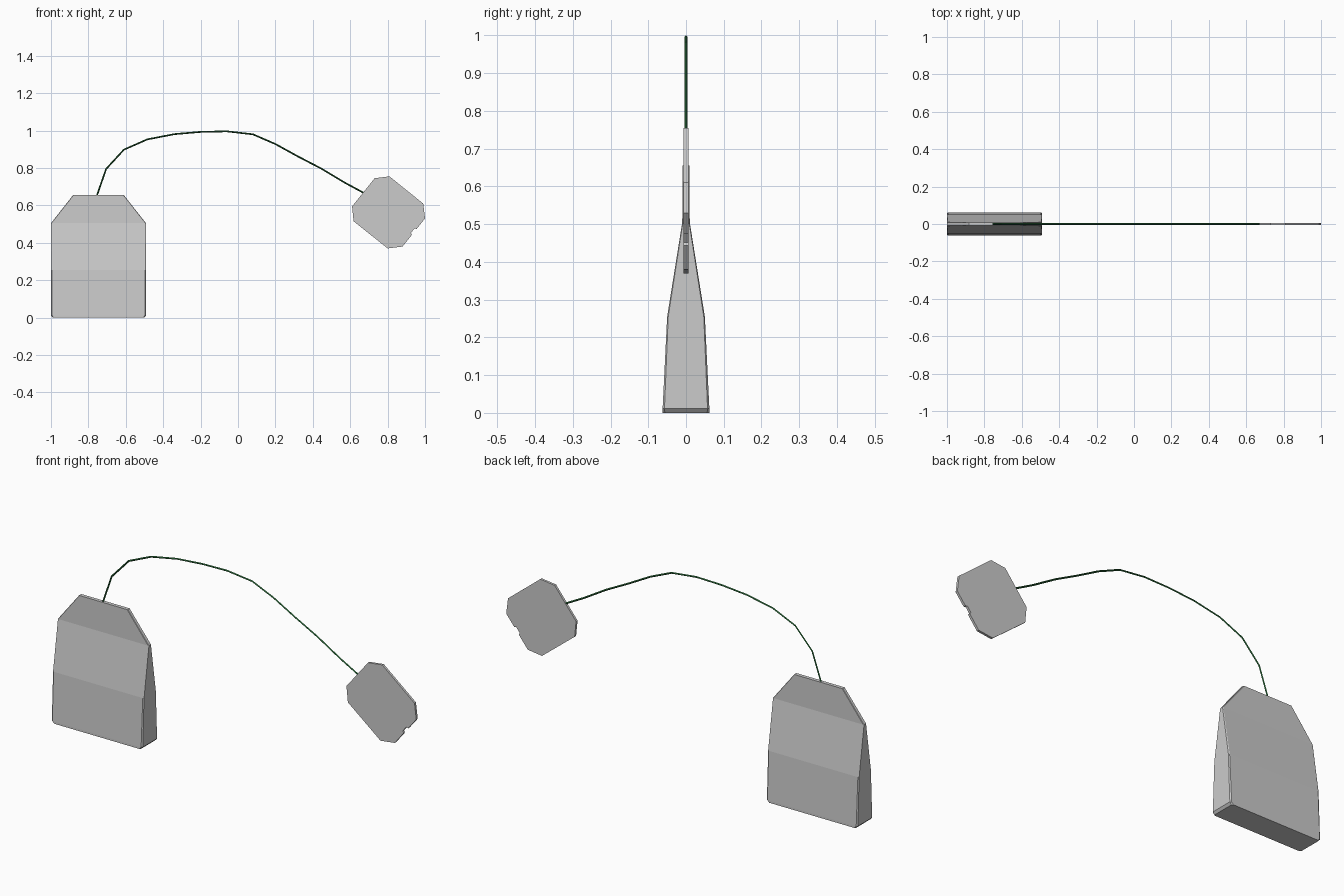
import bpy

if "Cube" in bpy.data.objects:
    bpy.data.objects.remove(bpy.data.objects["Cube"])


def make_object(name, verts, faces):
    mesh = bpy.data.meshes.new(name)
    mesh.from_pydata(verts, [], faces)
    mesh.update()
    obj = bpy.data.objects.new(name, mesh)
    bpy.context.collection.objects.link(obj)
    return obj


def loft(name, rings):
    """Skin equal-sized rings (counter-clockwise seen from the last ring) and cap the ends."""
    n = len(rings[0])
    verts = [p for ring in rings for p in ring]
    faces = [list(range(n))[::-1], [(len(rings) - 1) * n + i for i in range(n)]]
    for k in range(len(rings) - 1):
        for i in range(n):
            j = (i + 1) % n
            faces.append([k * n + i, k * n + j, (k + 1) * n + j, (k + 1) * n + i])
    return make_object(name, verts, faces)


def bag_ring(z, half_x, half_y, cut_x, cut_y):
    """Rectangle with small cut corners around the bag's centre line."""
    cx = -0.746
    a, b = half_x - cut_x, half_y - cut_y
    pts = [(half_x, -b), (half_x, b), (a, half_y), (-a, half_y),
           (-half_x, b), (-half_x, -b), (-a, -half_y), (a, -half_y)]
    return [(cx + x, y, z) for x, y in pts]


# Tea bag: wide base, swelling sides, flat pinched top with sloped shoulders
loft("tea_bag", [
    bag_ring(0.0, 0.244, 0.062, 0.006, 0.006),
    bag_ring(0.011, 0.254, 0.062, 0.006, 0.005),
    bag_ring(0.255, 0.254, 0.050, 0.005, 0.003),
    bag_ring(0.505, 0.254, 0.010, 0.003, 0.002),
    bag_ring(0.655, 0.136, 0.009, 0.003, 0.002),
])

# Paper tag: tilted octagon with a small notch in its lower edge
outline = [(0.675, 0.676), (0.61, 0.595), (0.618, 0.515), (0.80, 0.37), (0.88, 0.38),
           (0.930, 0.443), (0.924, 0.452), (0.944, 0.477), (0.955, 0.474),
           (1.0, 0.53), (0.99, 0.61), (0.81, 0.755), (0.73, 0.745)]
loft("paper_tag", [[(x, y, z) for x, z in outline] for y in (0.006, -0.006)])

# String: thin tube arching from the bag to the tag
path = [(-0.757, 0.645), (-0.705, 0.795), (-0.61, 0.898), (-0.485, 0.953), (-0.34, 0.981),
        (-0.20, 0.993), (-0.06, 0.996), (0.08, 0.98), (0.20, 0.928), (0.32, 0.862),
        (0.445, 0.797), (0.57, 0.722), (0.685, 0.66)]
curve = bpy.data.curves.new("string", "CURVE")
curve.dimensions = "3D"
curve.bevel_depth = 0.0045
curve.bevel_resolution = 0
curve.use_fill_caps = True
spline = curve.splines.new("POLY")
spline.points.add(len(path) - 1)
for point, (x, z) in zip(spline.points, path):
    point.co = (x, 0, z, 1)
spline.use_smooth = False
string = bpy.data.objects.new("string", curve)
bpy.context.collection.objects.link(string)

green = bpy.data.materials.new("string_green")
green.diffuse_color = (0.02, 0.13, 0.035, 1)
green.use_nodes = True
green.node_tree.nodes["Principled BSDF"].inputs["Base Color"].default_value = green.diffuse_color
curve.materials.append(green)
